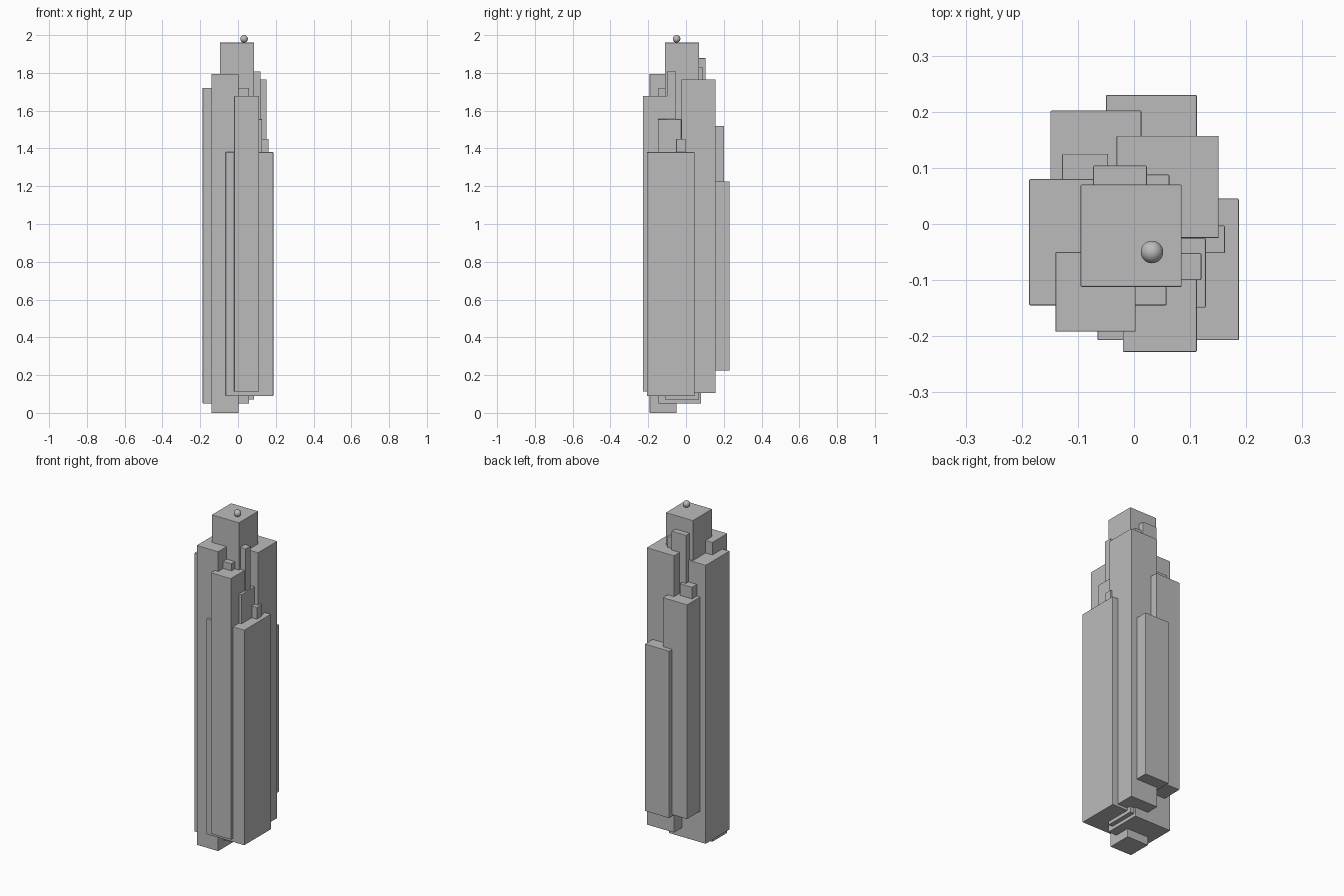
import bpy

if "Cube" in bpy.data.objects:
    bpy.data.objects.remove(bpy.data.objects["Cube"])

grey = bpy.data.materials.new("stone_grey")
grey.diffuse_color = (0.5, 0.5, 0.5, 1)
grey.use_nodes = True
grey.node_tree.nodes["Principled BSDF"].inputs["Base Color"].default_value = grey.diffuse_color


def tower(name, x0, x1, y0, y1, z0, z1):
    """Upright block between the given limits, with finely eased edges."""
    bpy.ops.mesh.primitive_cube_add(
        size=1, location=((x0 + x1) / 2, (y0 + y1) / 2, (z0 + z1) / 2))
    ob = bpy.context.object
    ob.name = name
    ob.scale = (x1 - x0, y1 - y0, z1 - z0)
    bpy.ops.object.transform_apply(location=False, rotation=False, scale=True)
    ob.data.materials.append(grey)
    bevel = ob.modifiers.new("eased_edges", 'BEVEL')
    bevel.width = 0.002
    bevel.segments = 2


# Central shaft and the large blocks clustered around it
tower("core_tower", -0.095, 0.085, -0.112, 0.07, 0.07, 1.96)
tower("front_left_tower", -0.14, 0.003, -0.192, -0.05, 0.0, 1.795)
tower("left_tower", -0.187, 0.058, -0.145, 0.08, 0.05, 1.72)
tower("front_tower", -0.02, 0.112, -0.228, -0.097, 0.112, 1.677)
tower("right_tower", -0.065, 0.187, -0.207, 0.045, 0.09, 1.38)
tower("back_right_tower", -0.031, 0.151, -0.025, 0.157, 0.105, 1.765)
tower("back_tower", -0.05, 0.112, 0.068, 0.23, 0.225, 1.226)
tower("back_left_tower", -0.149, 0.013, 0.04, 0.202, 0.235, 1.52)

# Slim turrets rising between the large blocks
tower("back_left_turret", -0.128, -0.046, 0.043, 0.125, 0.4, 1.59)
tower("tall_back_turret", -0.073, 0.023, 0.008, 0.104, 0.4, 1.878)
tower("inner_back_turret", -0.03, 0.063, -0.005, 0.088, 0.4, 1.832)
tower("tall_right_turret", 0.071, 0.12, -0.1, -0.052, 0.4, 1.808)
tower("right_turret", 0.004, 0.128, -0.149, -0.025, 0.4, 1.555)
tower("small_right_turret", 0.113, 0.162, -0.052, -0.003, 0.4, 1.45)

# Ball on the roof of the central shaft
bpy.ops.mesh.primitive_uv_sphere_add(segments=32, ring_count=16, radius=0.02,
                                     location=(0.032, -0.05, 1.98))
ball = bpy.context.object
ball.name = "roof_ball"
ball.data.materials.append(grey)
bpy.ops.object.shade_smooth()
